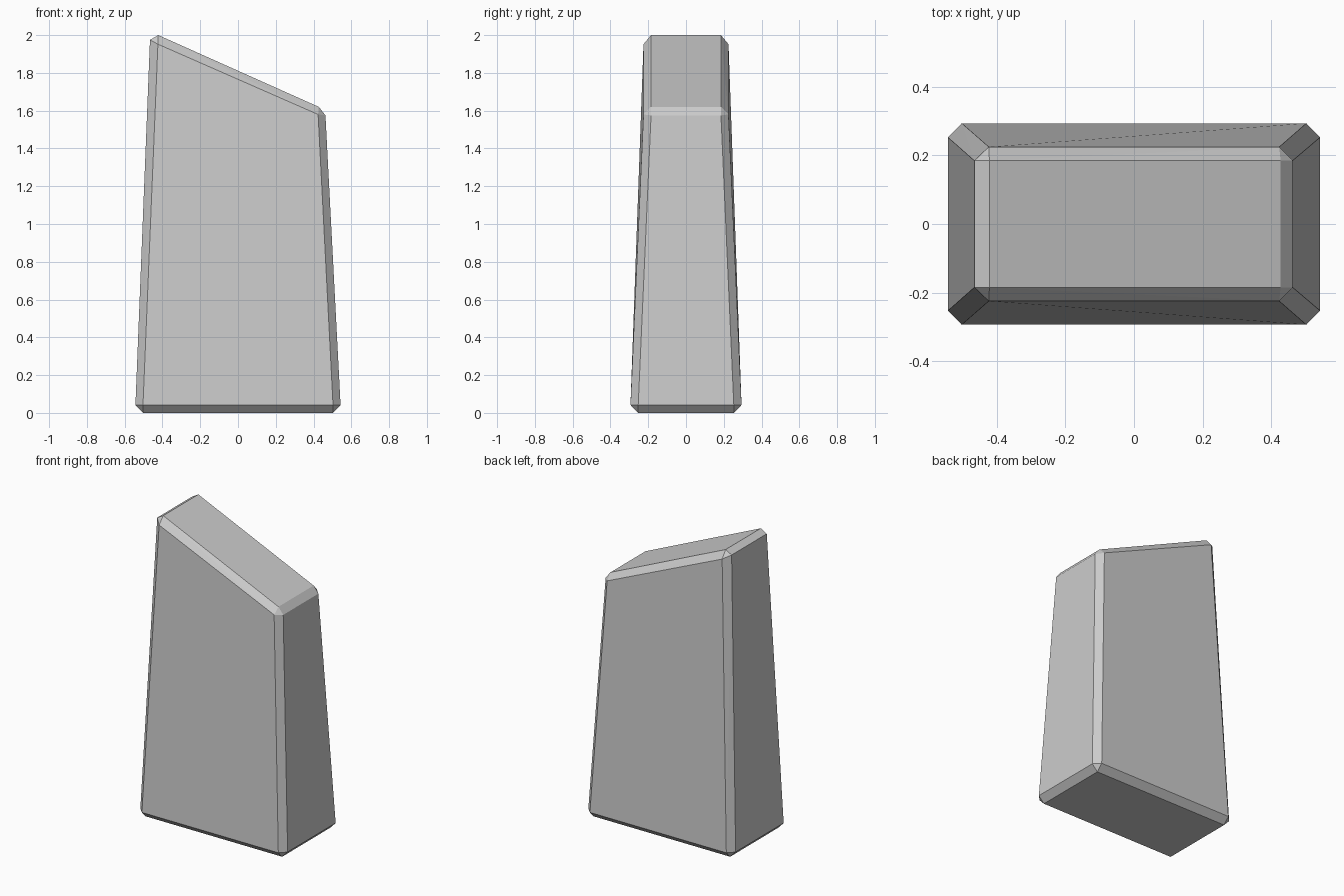
import bpy
import bmesh
import math

cube = bpy.data.objects.get("Cube")
if cube:
    bpy.data.objects.remove(cube, do_unlink=True)

# Plain grey stone
stone = bpy.data.materials.new("stone grey")
stone.use_nodes = True
GREY = (0.6, 0.6, 0.6, 1)
stone.diffuse_color = GREY
bsdf = next(n for n in stone.node_tree.nodes if n.type == "BSDF_PRINCIPLED")
bsdf.inputs["Base Color"].default_value = GREY

# Each chamfered corner: a point on its end face, side face and broad face
base = [(0.503, 0.253, 0), (0.543, 0.253, 0.042), (0.503, 0.294, 0.042)]
high = [(0.422, 0.185, 2.0), (0.466, 0.185, 1.975), (0.424, 0.225, 1.952)]
low = [(0.428, 0.185, 1.62), (0.463, 0.185, 1.575), (0.424, 0.225, 1.58)]

# Tapered block with a slanted top, closed by a convex hull
bm = bmesh.new()
for side, corners in ((-1, base + high), (1, base + low)):
    for depth in (-1, 1):
        for x, y, z in corners:
            bm.verts.new((side * x, depth * y, z))
hull = bmesh.ops.convex_hull(bm, input=bm.verts[:])
bmesh.ops.dissolve_limit(bm, angle_limit=math.radians(3),
                         verts=bm.verts[:], edges=bm.edges[:])
bmesh.ops.recalc_face_normals(bm, faces=bm.faces[:])

mesh = bpy.data.meshes.new("slanted_stone_block")
bm.to_mesh(mesh)
bm.free()
mesh.materials.append(stone)
block = bpy.data.objects.new("slanted_stone_block", mesh)
bpy.context.collection.objects.link(block)
